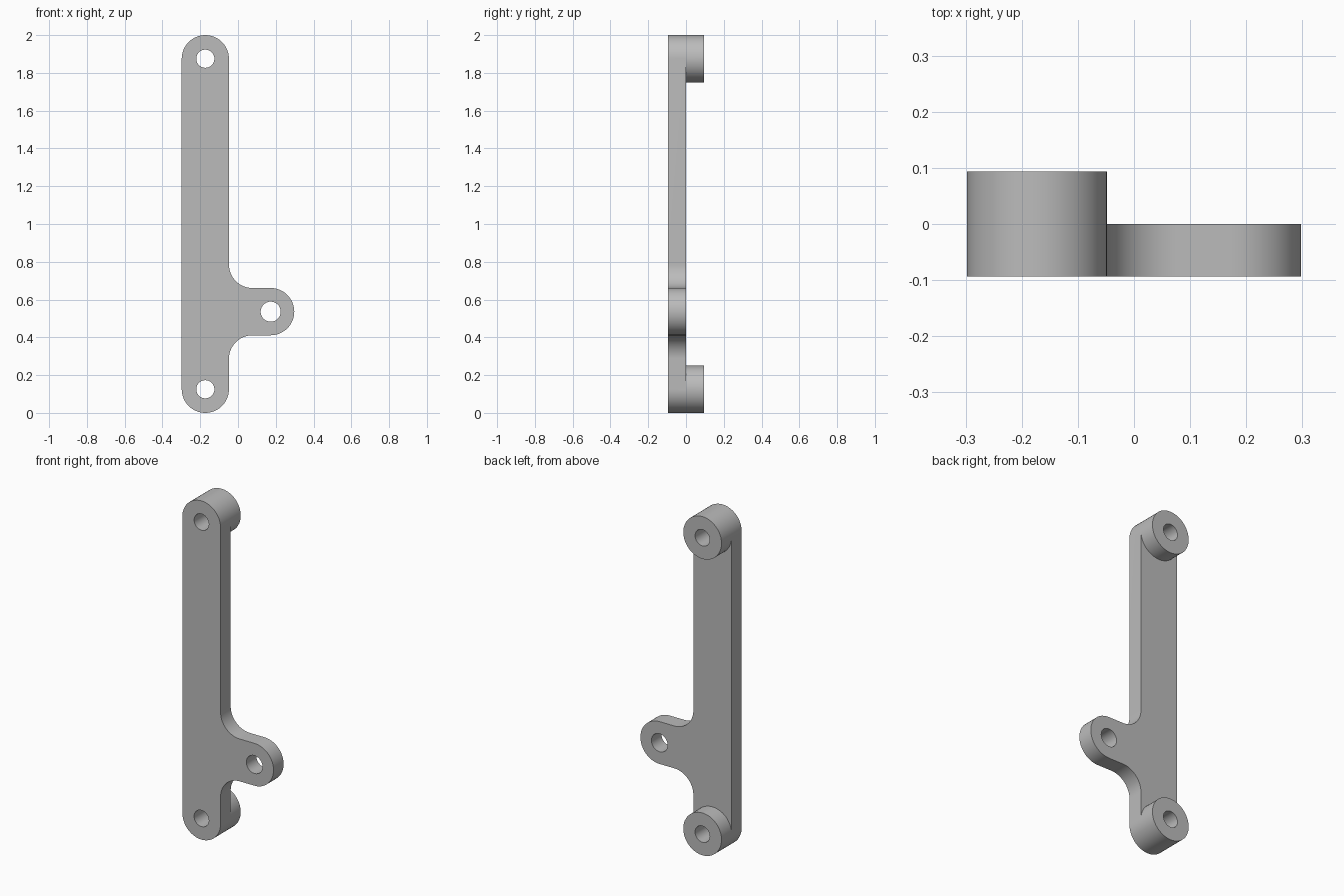
import bpy
import bmesh
from math import pi, cos, sin, radians

if "Cube" in bpy.data.objects:
    bpy.data.objects.remove(bpy.data.objects["Cube"], do_unlink=True)

R = 0.125                      # end radius, also the fillet radius
BAR_X, ARM_X, ARM_Z = -0.173, 0.173, 0.536
LOW_Z, HIGH_Z = R, 2 - R
FRONT, MIDDLE, BACK = -0.094, 0.0, 0.094
STEPS = 24

grey = bpy.data.materials.new("plain grey")
grey.use_nodes = True
colour = (0.5, 0.5, 0.5, 1)
grey.diffuse_color = colour
grey.node_tree.nodes["Principled BSDF"].inputs["Base Color"].default_value = colour


def arc(x, z, r, start, end, steps=STEPS):
    angles = [radians(start + (end - start) * i / steps) for i in range(steps + 1)]
    return [(x + r * cos(a), z + r * sin(a)) for a in angles]


def circle(x, z, r):
    return arc(x, z, r, 0, 360, STEPS * 2)[:-1]


def prism(name, outline, y0, y1):
    """Extrude an x-z outline from y0 back to y1."""
    bm = bmesh.new()
    face = bm.faces.new([bm.verts.new((x, y0, z)) for x, z in outline])
    moved = bmesh.ops.extrude_face_region(bm, geom=[face])["geom"]
    bmesh.ops.translate(bm, vec=(0, y1 - y0, 0),
                        verts=[v for v in moved if isinstance(v, bmesh.types.BMVert)])
    bmesh.ops.recalc_face_normals(bm, faces=bm.faces)
    mesh = bpy.data.meshes.new(name)
    bm.to_mesh(mesh)
    bm.free()
    mesh.materials.append(grey)
    ob = bpy.data.objects.new(name, mesh)
    bpy.context.collection.objects.link(ob)
    return ob


def combine(target, other, operation):
    mod = target.modifiers.new(operation.title(), 'BOOLEAN')
    mod.operation, mod.object, mod.solver = operation, other, 'EXACT'
    bpy.context.view_layer.objects.active = target
    bpy.ops.object.modifier_apply(modifier=mod.name)
    bpy.data.objects.remove(other, do_unlink=True)


# Flat plate: long bar with a filleted side arm
edge = BAR_X + R
outline = (arc(BAR_X, LOW_Z, R, 180, 360)
           + arc(edge + R, ARM_Z - 2 * R, R, 180, 90)
           + arc(ARM_X, ARM_Z, R, -90, 90)
           + arc(edge + R, ARM_Z + 2 * R, R, 270, 180)
           + arc(BAR_X, HIGH_Z, R, 0, 180))
bracket = prism("bracket", outline, FRONT, MIDDLE)

# Round bosses behind both ends of the bar
for z in (LOW_Z, HIGH_Z):
    combine(bracket, prism("boss", circle(BAR_X, z, R), MIDDLE, BACK), 'UNION')

# Bolt holes
for x, z, r in ((BAR_X, LOW_Z, 0.048), (BAR_X, HIGH_Z, 0.048), (ARM_X, ARM_Z, 0.053)):
    combine(bracket, prism("hole_cutter", circle(x, z, r), FRONT - 0.1, BACK + 0.1),
            'DIFFERENCE')

bpy.ops.object.select_all(action='DESELECT')
bracket.select_set(True)
bpy.context.view_layer.objects.active = bracket
bpy.ops.object.shade_smooth_by_angle(angle=pi / 6)
